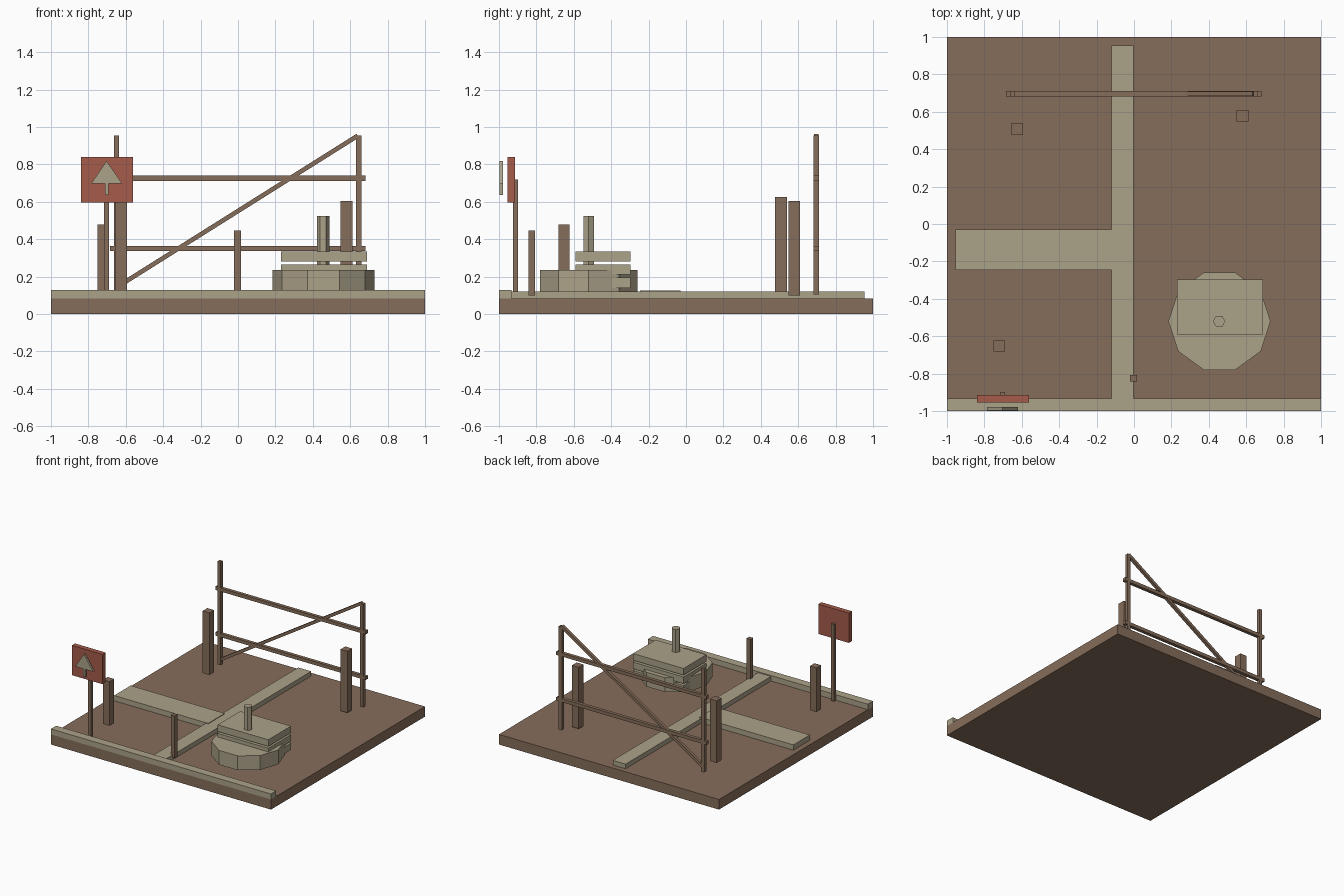
import bpy, bmesh, math
from mathutils import Vector

cube = bpy.data.objects.get("Cube")
if cube:
    bpy.data.objects.remove(cube, do_unlink=True)


def material(name, rgb):
    m = bpy.data.materials.new(name)
    m.use_nodes = True
    col = (*rgb, 1)
    m.diffuse_color = col
    m.node_tree.nodes["Principled BSDF"].inputs["Base Color"].default_value = col
    return m


BROWN = material("earth_brown", (0.24, 0.155, 0.104))
STONE = material("pale_stone", (0.41, 0.36, 0.25))
RED = material("sign_red", (0.38, 0.108, 0.072))


def finish(name, bm, mat):
    bmesh.ops.recalc_face_normals(bm, faces=bm.faces)
    me = bpy.data.meshes.new(name)
    bm.to_mesh(me)
    bm.free()
    me.materials.append(mat)
    ob = bpy.data.objects.new(name, me)
    bpy.context.collection.objects.link(ob)
    return ob


def box(name, mat, x, y, z):
    """Box from (low, high) ranges on each axis."""
    bm = bmesh.new()
    bmesh.ops.create_cube(bm, size=1)
    for v in bm.verts:
        v.co = Vector([(lo + hi) / 2 + c * (hi - lo) for c, (lo, hi) in zip(v.co, (x, y, z))])
    return finish(name, bm, mat)


def post(name, mat, x, y, width, z):
    h = width / 2
    return box(name, mat, (x - h, x + h), (y - h, y + h), z)


def prism(name, mat, x, y, radius, sides, z):
    bm = bmesh.new()
    ring = [bm.verts.new((x + radius * math.cos(a), y + radius * math.sin(a), z[0]))
            for a in (i * math.tau / sides for i in range(sides))]
    extrude(bm, ring, (0, 0, z[1] - z[0]))
    return finish(name, bm, mat)


def extrude(bm, ring, offset):
    face = bm.faces.new(ring)
    geom = bmesh.ops.extrude_face_region(bm, geom=[face], use_keep_orig=True)["geom"]
    bmesh.ops.translate(bm, vec=offset, verts=[g for g in geom if isinstance(g, bmesh.types.BMVert)])


# Ground, kerb and crossing paths
G = 0.083
box("ground", BROWN, (-1, 1), (-1, 1), (0, G))
box("front_kerb", STONE, (-1, 1), (-1, -0.932), (G, 0.128))
box("long_path", STONE, (-0.12, -0.003), (-0.95, 0.955), (G, 0.121))
box("side_path", STONE, (-0.955, -0.1), (-0.245, -0.03), (G, 0.126))

# Well: ten-sided base, stacked slabs and a hexagonal stem
prism("round_base", STONE, 0.457, -0.52, 0.273, 10, (0.117, 0.235))
for i in range(3):
    low = 0.14 + i * 0.07
    box(f"slab_{i + 1}", STONE, (0.23, 0.69), (-0.592, -0.297), (low, low + 0.055))
prism("stem", STONE, 0.455, -0.52, 0.033, 6, (0.15, 0.525))

# Standing posts
post("back_right_post", BROWN, -0.625, 0.508, 0.062, (0.115, 0.625))
post("back_left_post", BROWN, 0.58, 0.578, 0.062, (0.1, 0.605))
post("front_right_post", BROWN, -0.72, -0.652, 0.06, (0.115, 0.477))
post("front_stake", BROWN, -0.003, -0.825, 0.036, (0.1, 0.445))

# Frame at the back: uprights, rails and a diagonal brace
for side, x in (("right", -0.65), ("left", 0.645)):
    post(f"frame_upright_{side}", BROWN, x, 0.697, 0.028, (0.105, 0.953))
for level, z in (("lower", 0.35), ("upper", 0.725)):
    box(f"frame_rail_{level}", BROWN, (-0.685, 0.682), (0.683, 0.711), (z - 0.014, z + 0.014))
a, b = Vector((-0.645, 0.697, 0.145)), Vector((0.64, 0.697, 0.953))
half = (b - a).length / 2
brace = box("frame_brace", BROWN, (-half, half), (-0.012, 0.012), (-0.012, 0.012))
brace.location = (a + b) / 2
brace.rotation_euler.y = -math.atan2(b.z - a.z, b.x - a.x)

# Sign with a raised arrow
post("sign_pole", BROWN, -0.703, -0.912, 0.028, (0.088, 0.72))
box("sign_board", RED, (-0.84, -0.562), (-0.955, -0.915), (0.595, 0.84))
bm = bmesh.new()
extrude(bm, [bm.verts.new((x, -0.996, z)) for x, z in
             ((-0.785, 0.698), (-0.62, 0.698), (-0.7025, 0.818))], (0, 0.017, 0))
finish("arrow_head", bm, STONE)
box("arrow_stem", STONE, (-0.712, -0.693), (-0.996, -0.979), (0.635, 0.698))
